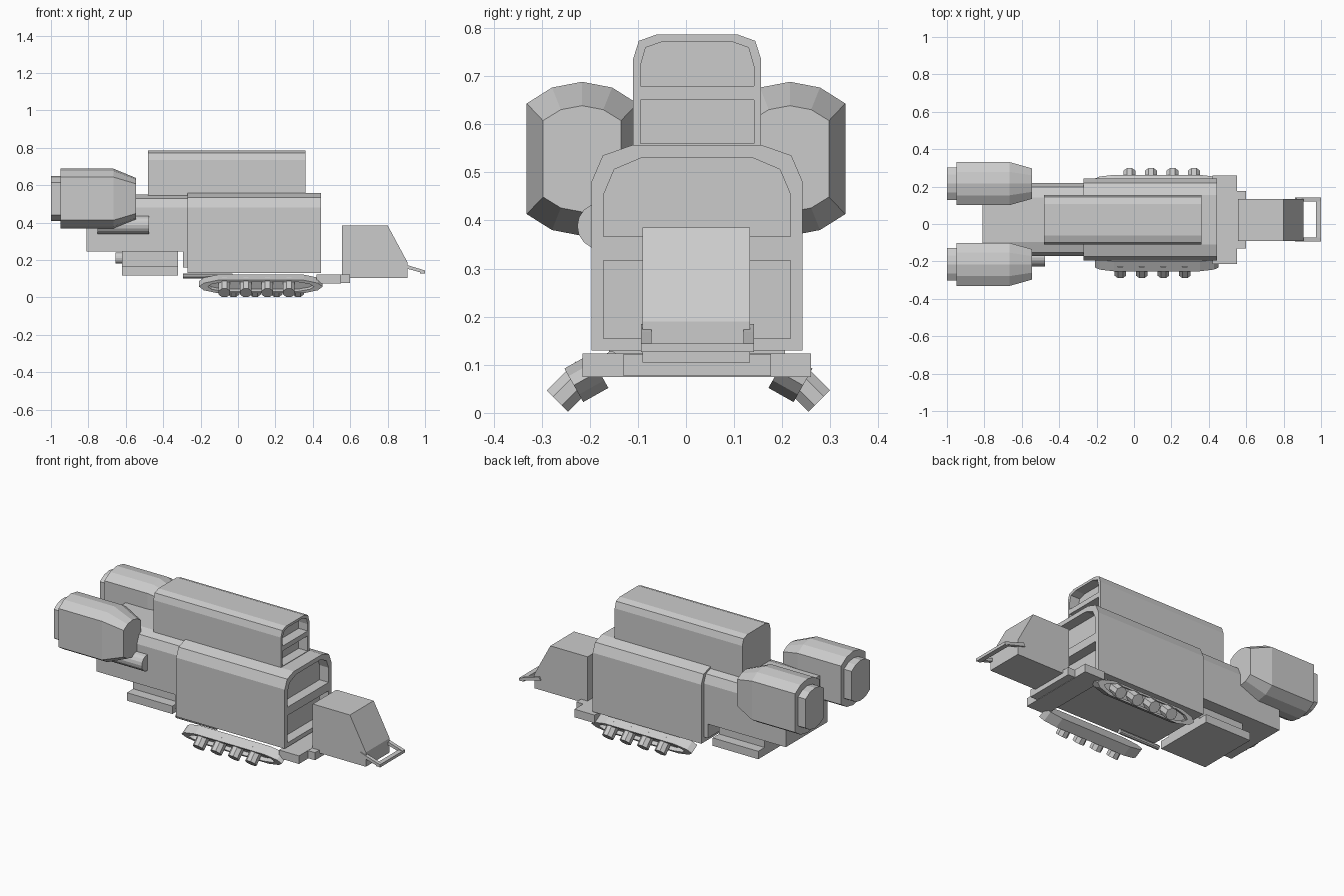
import bpy, bmesh, math
from mathutils import Vector

if "Cube" in bpy.data.objects:
    bpy.data.objects.remove(bpy.data.objects["Cube"])

MID = 0.023    # centre line of the hull in y


def mesh_obj(name, bm):
    bmesh.ops.recalc_face_normals(bm, faces=bm.faces)
    me = bpy.data.meshes.new(name)
    bm.to_mesh(me)
    bm.free()
    ob = bpy.data.objects.new(name, me)
    bpy.context.collection.objects.link(ob)
    return ob


def loft(name, rings):
    """Join closed rings of points and cap both ends."""
    bm = bmesh.new()
    vs = [[bm.verts.new(p) for p in r] for r in rings]
    n = len(vs[0])
    for a, b in zip(vs, vs[1:]):
        for i in range(n):
            j = (i + 1) % n
            bm.faces.new((a[i], a[j], b[j], b[i]))
    bm.faces.new(vs[0])
    bm.faces.new(vs[-1])
    return mesh_obj(name, bm)


def along_x(name, yz, x0, x1):
    return loft(name, [[(x, y, z) for y, z in yz] for x in (x0, x1)])


def box(name, x0, x1, y0, y1, z0, z1):
    return along_x(name, [(y0, z0), (y1, z0), (y1, z1), (y0, z1)], x0, x1)


def arch(half, bottom):
    """Symmetric profile about MID from right-half points (dy, z)."""
    pts = [(half[0][0], bottom)] + half
    return [(MID + y, z) for y, z in pts] + [(MID - y, z) for y, z in reversed(pts)]


def cut(target, cutters):
    for c in cutters:
        m = target.modifiers.new("cut", 'BOOLEAN')
        m.operation = 'DIFFERENCE'
        m.solver = 'EXACT'
        m.object = c
        c.hide_render = True
        bpy.context.view_layer.objects.active = target
        bpy.ops.object.modifier_apply(modifier=m.name)
        bpy.data.objects.remove(c)


def rod(name, y, z, r, x0, x1, n=16):
    return along_x(name, [(y + r * math.cos(2 * math.pi * i / n),
                           z + r * math.sin(2 * math.pi * i / n)) for i in range(n)], x0, x1)


# main hull with two recessed front windows
hull = along_x("main_hull", arch([(0.219, 0.481), (0.196, 0.535), (0.133, 0.557)], 0.13), -0.27, 0.445)
cut(hull, [
    along_x("hull_window_upper", arch([(0.194, 0.454), (0.172, 0.506), (0.113, 0.531)], 0.367), 0.385, 0.5),
    box("hull_window_lower", 0.385, 0.5, MID - 0.194, MID + 0.194, 0.155, 0.317)])

# upper deck with its windows
deck = along_x("upper_deck", arch([(0.133, 0.735), (0.121, 0.773), (0.085, 0.786)], 0.54), -0.48, 0.36)
cut(deck, [
    along_x("deck_window_upper", arch([(0.118, 0.72), (0.107, 0.759), (0.07, 0.772)], 0.679), 0.30, 0.4),
    box("deck_window_lower", 0.30, 0.4, MID - 0.118, MID + 0.118, 0.56, 0.65)])

# rear hull, collar and belly parts
along_x("rear_hull", arch([(0.195, 0.48), (0.175, 0.53), (0.12, 0.55)], 0.245), -0.81, -0.26)
box("hull_collar", -0.295, -0.26, -0.17, 0.215, 0.16, 0.26)
box("belly_plate", -0.62, -0.32, -0.16, 0.206, 0.118, 0.165)
box("belly_mount", -0.62, -0.32, -0.10, 0.146, 0.16, 0.25)
rod("belly_pipe", -0.05, 0.21, 0.03, -0.655, -0.6)
rod("side_tank", -0.178, 0.388, 0.048, -0.75, -0.475)
rod("under_pipe", -0.155, 0.114, 0.014, -0.295, -0.03, 10)

# coupling between hull and nose
box("coupling_plate", 0.42, 0.552, -0.215, 0.26, 0.075, 0.123)
box("coupling_block", 0.55, 0.598, -0.13, 0.177, 0.077, 0.122)

# nose with sloped front
nose = [(0.555, 0.105), (0.555, 0.385), (0.80, 0.385), (0.905, 0.19), (0.905, 0.105)]
loft("nose", [[(x, y, z) for x, z in nose] for y in (-0.09, 0.133)])

# tow frame: two arms and a crossbar
arm = [(0.86, 0.165), (0.87, 0.185), (0.92, 0.168), (1.0, 0.144), (1.0, 0.127), (0.91, 0.152)]
for side, y in (("right", -0.094), ("left", 0.119)):
    loft("tow_arm_" + side, [[(x, yy, z) for x, z in arm] for yy in (y, y + 0.022)])
box("tow_crossbar", 0.972, 1.0, -0.09, 0.138, 0.127, 0.144)

# engines: ten-sided pods with a tapered front and stepped nozzle
half = [(0.115, -0.115), (0.115, 0.115), (0.0625, 0.148), (0, 0.16), (-0.0625, 0.148)]
pod = half + [(-y, -z) for y, z in half]
for side, s in (("right", -1), ("left", 1)):
    def ring(x, k, kz):
        return [(x, s * 0.216 + y * k, 0.528 + z * kz) for y, z in pod]
    loft("engine_" + side, [ring(-1, 0.76, 0.75), ring(-0.95, 0.76, 0.75), ring(-0.95, 1, 1),
                            ring(-0.665, 1, 1), ring(-0.545, 0.705, 0.69)])

# landing skids, tilted outwards, each with four wheels
q = [(0.33, 0), (0.305, 0.022), (0.23, 0.04)]
upper = q + [(-x, h) for x, h in reversed(q)]
oval = upper + [(x, -h) for x, h in reversed(upper[1:-1])]
for side, s, first in (("right", -1, -0.073), ("left", 1, -0.024)):
    c = Vector((0.122, 0.005 + s * 0.212, 0.072))
    out = Vector((0, s * 0.87, -0.49))
    up = Vector((0, s * 0.49, 0.87))

    def oring(d, kx, kh):
        return [c + Vector((x * kx, 0, 0)) + up * h * kh + out * d for x, h in oval]
    loft("skid_" + side, [oring(-0.03, 1, 1), oring(0.03, 1, 1),
                          oring(0.03, 0.86, 0.72), oring(0.005, 0.86, 0.72)])
    axis = Vector((0, s, -1)).normalized()
    tang = Vector((0, s, 1)).normalized()
    for i in range(4):
        end = Vector((first + i * 0.115, 0.005 + s * 0.272, 0.0245))
        rings = []
        for d in (0, -0.085):
            rings.append([end + axis * d + 0.034 * (math.cos(a) * tang + math.sin(a) * Vector((1, 0, 0)))
                          for a in (math.pi * (k + 0.5) / 4 for k in range(8))])
        loft("wheel_%s_%d" % (side, i + 1), rings)
